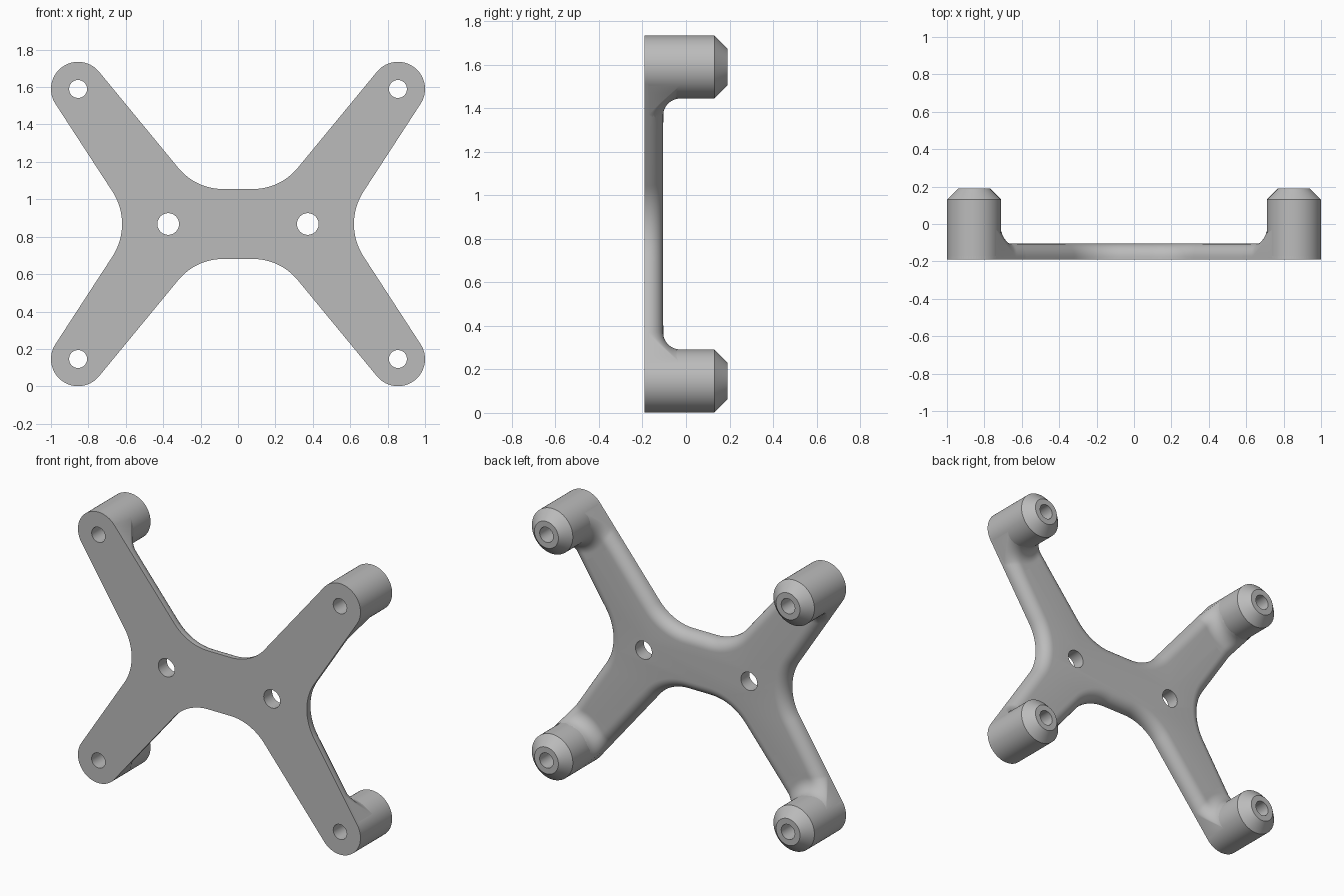
import bpy, bmesh, math
from mathutils import Matrix

if "Cube" in bpy.data.objects:
    bpy.data.objects.remove(bpy.data.objects["Cube"], do_unlink=True)

MID_Z = 0.868                      # height of the symmetry centre
FRONT, BACK, TIP = -0.19, -0.105, 0.19
BX, BZ, BR = 0.855, 0.722, 0.145   # boss centre (from the middle) and radius
BORE, HUB = 0.048, 0.058           # hole radii
ROUND, FILLET = 0.07, 0.08
UPPER, LOWER = math.radians(50.5), math.radians(56.8)   # arm edge slopes

grey = bpy.data.materials.new("plain grey")
grey.use_nodes = True
grey.diffuse_color = (0.5, 0.5, 0.5, 1)
grey.node_tree.nodes["Principled BSDF"].inputs["Base Color"].default_value = (0.5, 0.5, 0.5, 1)


def make_object(name, bm):
    mesh = bpy.data.meshes.new(name)
    bm.to_mesh(mesh)
    bm.free()
    mesh.materials.append(grey)
    obj = bpy.data.objects.new(name, mesh)
    obj.location.z = MID_Z
    bpy.context.collection.objects.link(obj)
    return obj


def activate(obj):
    bpy.ops.object.select_all(action='DESELECT')
    obj.select_set(True)
    bpy.context.view_layer.objects.active = obj


def smooth(obj):
    activate(obj)
    bpy.ops.object.shade_smooth_by_angle(angle=math.radians(30))


def mirror_four(obj):
    mod = obj.modifiers.new("four corners", 'MIRROR')
    mod.use_axis = (True, False, True)
    mod.use_mirror_merge = False


def arc(cx, cz, r, start, end, n):
    angles = [start + (end - start) * i / n for i in range(n + 1)]
    return [(cx + r * math.cos(a), cz + r * math.sin(a)) for a in angles]


# Plate: a quarter outline mirrored into an X shape, rounded along the back rim
half = math.pi / 2
quarter = arc(0.08, 0.497, 0.31, -half, UPPER - half, 16)
quarter += arc(BX, BZ, BR, UPPER + half, LOWER - half, 32)
quarter += arc(0.94, 0, 0.32, LOWER + half, math.pi, 12)
right = quarter + [(x, -z) for x, z in reversed(quarter[:-1])]
outline = right + [(-x, -z) for x, z in right]

bm = bmesh.new()
face = bm.faces.new([bm.verts.new((x, FRONT, z)) for x, z in outline])
ext = bmesh.ops.extrude_face_region(bm, geom=[face])["geom"]
bmesh.ops.translate(bm, vec=(0, BACK - FRONT, 0),
                    verts=[g for g in ext if isinstance(g, bmesh.types.BMVert)])
rim = [e for e in bm.edges if all(v.co.y > BACK - 0.001 for v in e.verts)]
bmesh.ops.bevel(bm, geom=rim, offset=ROUND, segments=8, profile=0.5,
                affect='EDGES', clamp_overlap=False)
bmesh.ops.recalc_face_normals(bm, faces=bm.faces)
plate = make_object("plate", bm)

# Holes through the plate
bm = bmesh.new()
holes = [(sx * BX, sz * BZ, BORE) for sx in (-1, 1) for sz in (-1, 1)]
holes += [(sx * 0.373, 0, HUB) for sx in (-1, 1)]
for x, z, r in holes:
    bmesh.ops.create_cone(bm, cap_ends=True, segments=48, radius1=r, radius2=r, depth=0.6,
                          matrix=Matrix.Translation((x, 0, z)) @ Matrix.Rotation(half, 4, 'X'))
cutter = make_object("hole_cutter", bm)
cutter.hide_render = True
cut = plate.modifiers.new("holes", 'BOOLEAN')
cut.operation, cut.solver, cut.object = 'DIFFERENCE', 'EXACT', cutter
activate(plate)
bpy.ops.object.modifier_apply(modifier="holes")
bpy.data.objects.remove(cutter, do_unlink=True)
smooth(plate)

# Standoff bosses: a turned ring profile with a chamfered end
bm = bmesh.new()
profile = [(BORE, FRONT + 0.001), (BR, FRONT + 0.001), (BR, 0.13), (0.085, TIP), (BORE, TIP)]
N = 64
rings = [[bm.verts.new((BX + r * math.cos(2 * math.pi * i / N), y,
                        BZ + r * math.sin(2 * math.pi * i / N))) for i in range(N)]
         for r, y in profile]
for k, ring in enumerate(rings):
    after = rings[(k + 1) % len(rings)]
    for i in range(N):
        j = (i + 1) % N
        bm.faces.new((ring[i], ring[j], after[j], after[i]))
bmesh.ops.recalc_face_normals(bm, faces=bm.faces)
boss = make_object("standoff_boss", bm)
smooth(boss)
mirror_four(boss)

# Fillets blending each boss into the back of its arm
axis = (UPPER + LOWER) / 2
taper = (LOWER - UPPER) / 2
ax, az = -math.cos(axis), -math.sin(axis)


def back_height(s, across, width):
    out = min(max(math.hypot(s, across) - BR, 0), FILLET)
    rise = FILLET - math.sqrt(FILLET ** 2 - (FILLET - out) ** 2)
    inset = max(ROUND - (width - abs(across)), 0)
    drop = ROUND - math.sqrt(max(ROUND ** 2 - inset ** 2, 0))
    return BACK + 0.0005 + rise - drop * out / FILLET


bm = bmesh.new()
COLS, ROWS = 36, 20
columns = []
for c in range(-1, COLS + 2):
    skirt = c < 0 or c > COLS
    u = math.sin(half * (2 * min(max(c, 0), COLS) / COLS - 1))
    start = 0.98 * BR * math.sqrt(max(1 - u * u, 0))
    column = []
    for k in range(ROWS + 1):
        s = start + (0.25 - start) * (k / ROWS) ** 1.4
        width = BR / math.cos(taper) + s * math.tan(taper)
        a = u * width
        y = FRONT + 0.005 if skirt else back_height(s, a, width)
        column.append(bm.verts.new((BX + ax * s - az * a, y, BZ + az * s + ax * a)))
    columns.append(column)
for p, q in zip(columns, columns[1:]):
    for k in range(ROWS):
        bm.faces.new((p[k], p[k + 1], q[k + 1], q[k]))
bm.normal_update()
if sum(f.normal.y * f.calc_area() for f in bm.faces) < 0:
    bmesh.ops.reverse_faces(bm, faces=bm.faces)
fillet = make_object("boss_fillet", bm)
smooth(fillet)
mirror_four(fillet)
